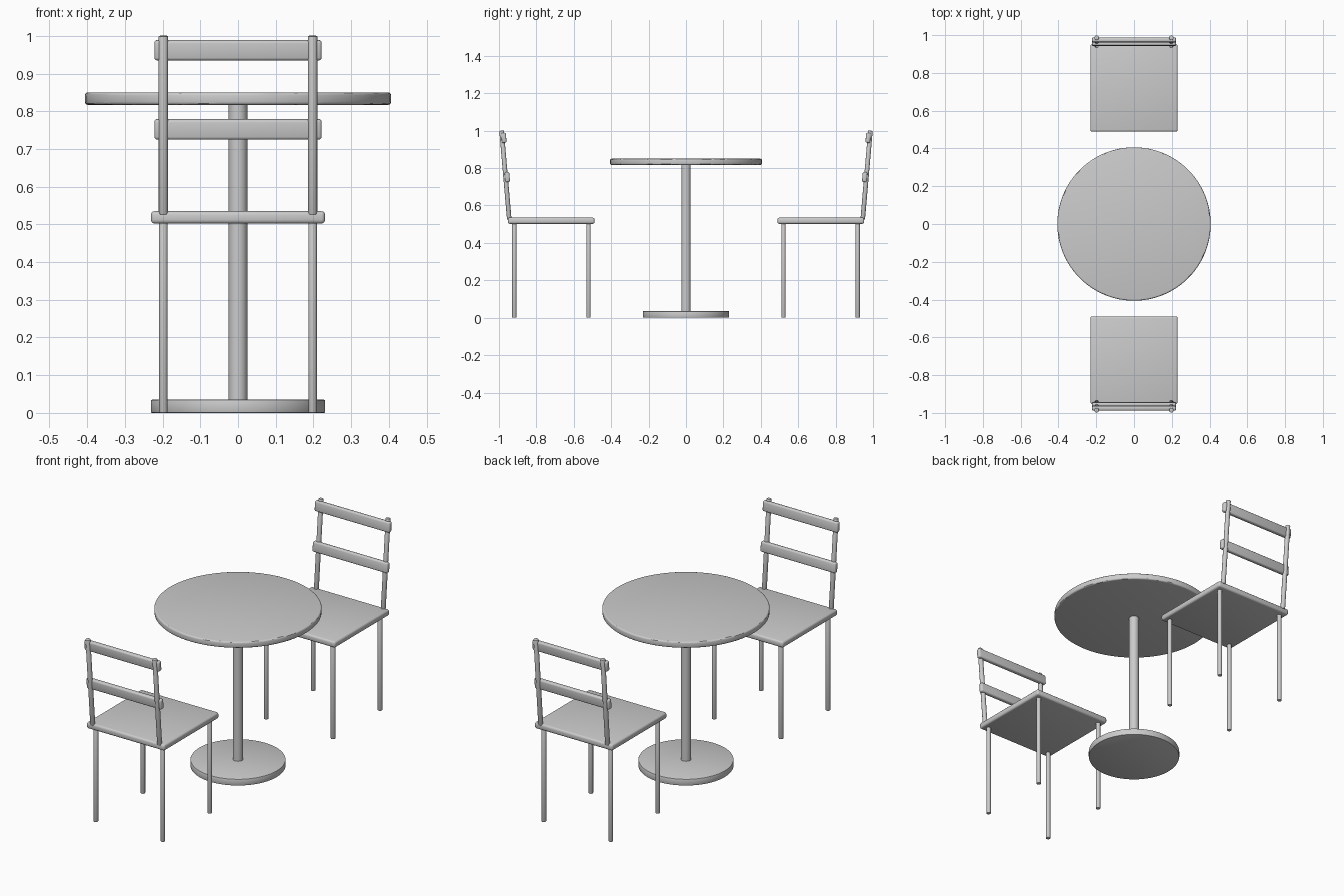
import bpy
import math
from mathutils import Vector

if "Cube" in bpy.data.objects:
    bpy.data.objects.remove(bpy.data.objects["Cube"])


def finish(obj, name, bevel, segments=3):
    obj.name = name
    if bevel:
        mod = obj.modifiers.new("rounded_edges", 'BEVEL')
        mod.width = bevel
        mod.segments = segments
        mod.limit_method = 'ANGLE'
        mod.angle_limit = math.radians(50)
        bpy.ops.object.modifier_apply(modifier=mod.name)
    bpy.ops.object.shade_smooth_by_angle()
    return obj


def rod(name, start, end, radius, sides=16, bevel=0.002, segments=2):
    a, b = Vector(start), Vector(end)
    bpy.ops.mesh.primitive_cylinder_add(
        vertices=sides, radius=radius, depth=(b - a).length, location=(a + b) / 2,
        rotation=(b - a).to_track_quat('Z', 'Y').to_euler())
    return finish(bpy.context.object, name, bevel, segments)


def box(name, center, size, bevel, tilt=0):
    bpy.ops.mesh.primitive_cube_add(size=1, location=center, rotation=(tilt, 0, 0))
    obj = bpy.context.object
    obj.scale = size
    bpy.ops.object.transform_apply(location=False, rotation=False, scale=True)
    return finish(obj, name, bevel)


# Pedestal table
rod("table_base", (0, 0, 0), (0, 0, 0.035), 0.231, 64, 0.003)
rod("table_column", (0, 0, 0.033), (0, 0, 0.82), 0.025, 32, 0)
rod("table_top", (0, 0, 0.817), (0, 0, 0.85), 0.406, 96, 0.008, 3)

# Two chairs facing each other across the table
for side, label in ((-1, "front_chair"), (1, "rear_chair")):
    # Seat
    box(f"{label}_seat", (0, side * 0.721, 0.5185), (0.462, 0.464, 0.033), 0.010)

    # Legs and leaning back posts
    low, high = (0.945, 0.527), (0.986, 1.0)
    for x in (-0.198, 0.198):
        for y, leg in ((0.521, "front_leg"), (0.918, "back_leg")):
            rod(f"{label}_{leg}", (x, side * y, 0), (x, side * y, 0.506), 0.0115)
        rod(f"{label}_back_post", (x, side * low[0], low[1]),
            (x, side * high[0], high[1]), 0.0122)

    # Back slats follow the lean of the posts
    lean = math.atan2(high[0] - low[0], high[1] - low[1])
    for z in (0.752, 0.962):
        y = low[0] + (z - low[1]) * math.tan(lean) - 0.009
        box(f"{label}_back_slat", (0, side * y, z), (0.444, 0.025, 0.054), 0.008, -side * lean)
